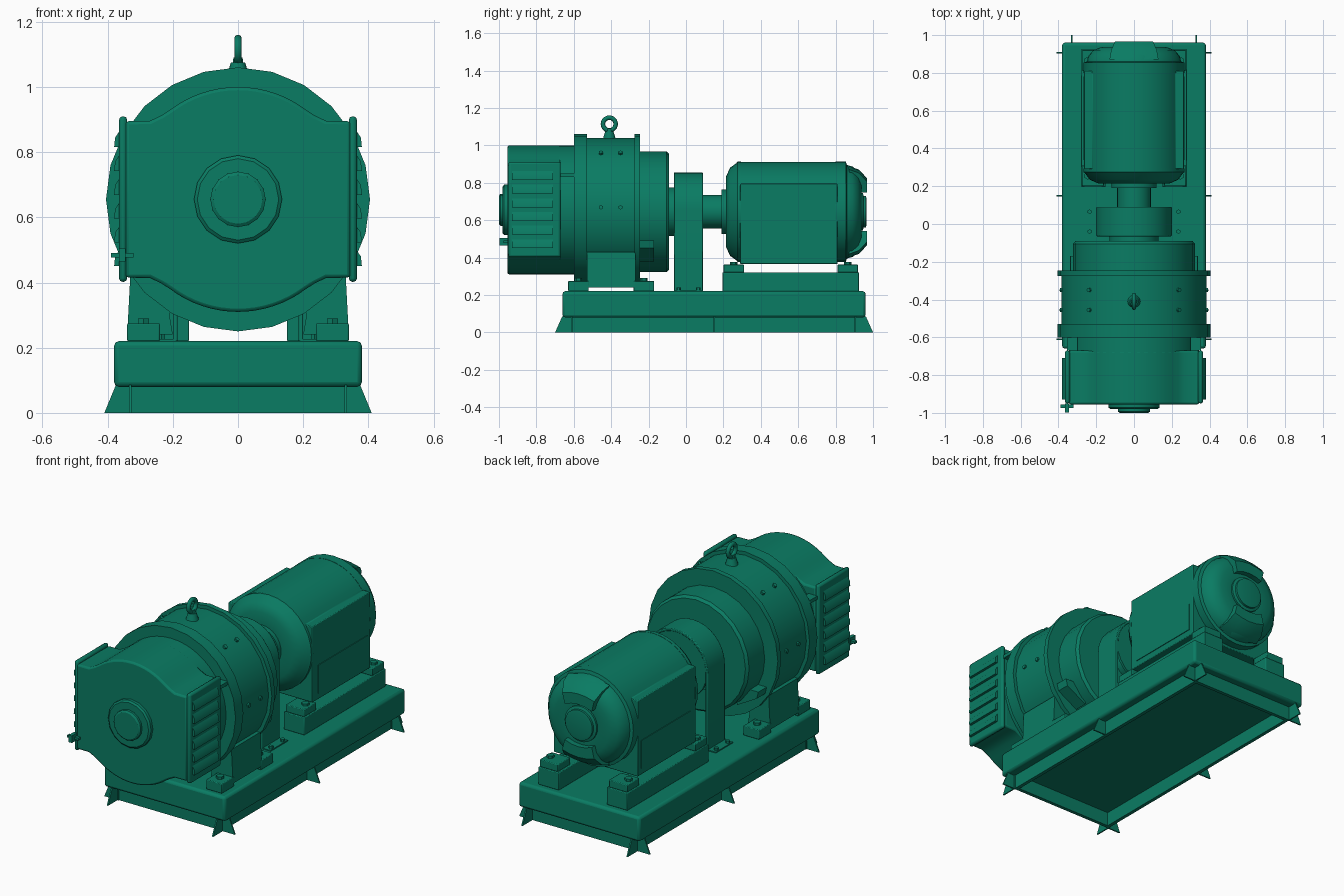
import bpy, bmesh, math
from mathutils import Matrix, Vector

cube = bpy.data.objects.get("Cube")
if cube:
    bpy.data.objects.remove(cube, do_unlink=True)

paint = bpy.data.materials.new("machine green")
paint.use_nodes = True
GREEN = (0.003, 0.2, 0.125, 1)
paint.diffuse_color = GREEN
paint.node_tree.nodes["Principled BSDF"].inputs["Base Color"].default_value = GREEN


def finish(name, bm, bevel=0.0, segments=2):
    """Turn a bmesh into a painted object with sharp edges kept."""
    bmesh.ops.recalc_face_normals(bm, faces=bm.faces)
    mesh = bpy.data.meshes.new(name)
    bm.to_mesh(mesh)
    bm.free()
    mesh.materials.append(paint)
    mesh.shade_smooth()
    mesh.set_sharp_from_angle(angle=math.radians(32))
    obj = bpy.data.objects.new(name, mesh)
    bpy.context.collection.objects.link(obj)
    if bevel:
        mod = obj.modifiers.new("rounded edges", 'BEVEL')
        mod.width, mod.segments = bevel, segments
        mod.limit_method = 'ANGLE'
        mod.angle_limit = math.radians(40)
    return obj


def box(name, x, y, z, bevel=0.0):
    bm = bmesh.new()
    bmesh.ops.create_cube(bm, size=1)
    for v in bm.verts:
        v.co = [lo + (hi - lo) * (c + 0.5) for c, (lo, hi) in zip(v.co, (x, y, z))]
    return finish(name, bm, bevel)


def prism(name, profile, y0, y1, bevel=0.0):
    """Extrude an (x, z) outline along y."""
    bm = bmesh.new()
    face = bm.faces.new([bm.verts.new((x, y0, z)) for x, z in profile])
    out = bmesh.ops.extrude_face_region(bm, geom=[face])
    moved = [g for g in out["geom"] if isinstance(g, bmesh.types.BMVert)]
    bmesh.ops.translate(bm, verts=moved, vec=(0, y1 - y0, 0))
    return finish(name, bm, bevel)


def lathe(name, profile, zc, sides=24):
    """Revolve (radius, y) points about a y axis at height zc, with closed ends."""
    bm = bmesh.new()
    rings = []
    for r, y in profile:
        angles = [2 * math.pi * i / sides for i in range(sides)]
        rings.append([bm.verts.new((r * math.sin(a), y, zc + r * math.cos(a))) for a in angles])
    for a, b in zip(rings, rings[1:]):
        for i in range(sides):
            j = (i + 1) % sides
            bm.faces.new((a[i], a[j], b[j], b[i]))
    bm.faces.new(rings[0])
    bm.faces.new(rings[-1])
    return finish(name, bm)


def bolt(name, at, direction, r=0.012, length=0.02):
    bm = bmesh.new()
    turn = Vector(direction).to_track_quat('Z', 'Y').to_matrix().to_4x4()
    bmesh.ops.create_cone(bm, cap_ends=True, segments=6, radius1=r, radius2=r,
                          depth=length, matrix=Matrix.Translation(at) @ turn)
    return finish(name, bm)


def span(s, a, b):
    return tuple(sorted((s * a, s * b)))


def arc(r, a0, a1, steps, zc):
    angles = [math.radians(a0 + (a1 - a0) * i / steps) for i in range(steps + 1)]
    return [(r * math.cos(a), zc + r * math.sin(a)) for a in angles]


SIDES = ((1, "left"), (-1, "right"))
GEN, MOT = 0.655, 0.645

# Base block, hollow skirt and its triangular fins
box("base_block", (-0.38, 0.38), (-0.66, 0.96), (0.08, 0.22), 0.014)
for s, side in SIDES:
    box(side + "_skirt", span(s, 0.31, 0.33), (-0.61, 0.91), (0, 0.085))
for y, end in ((-0.61, "front"), (0.89, "back")):
    box(end + "_skirt", (-0.33, 0.33), (y, y + 0.02), (0, 0.085))
for s, side in SIDES:
    fin = [(s * 0.32, 0), (s * 0.41, 0), (s * 0.375, 0.085), (s * 0.32, 0.085)]
    for y in (-0.61, 0.15, 0.906):
        prism(side + "_fin", fin, y - 0.004, y + 0.004)
    for edge, tip in ((-0.6, -0.7), (0.9, 1.0)):
        lip = edge + (tip - edge) * 0.62
        end_fin = [(edge, 0), (tip, 0), (lip, 0.085), (edge, 0.085)]
        fin_obj = prism("end_fin", end_fin, -0.004, 0.004)
        fin_obj.data.transform(Matrix.Rotation(math.pi / 2, 4, 'Z'))
        fin_obj.location.x = s * 0.33

# Generator barrel with flanges, and the slightly lower rear drum
lathe("generator_barrel", [(0.36, -0.6), (0.405, -0.6), (0.405, -0.53), (0.385, -0.53),
      (0.385, -0.275), (0.405, -0.275), (0.405, -0.245), (0.3, -0.245)], GEN)
lathe("rear_drum", [(0.323, -0.26), (0.323, -0.105), (0.31, -0.09), (0.13, -0.09),
      (0.13, -0.06)], 0.645)

# Front housing: a round drum with a box-shaped front that blends into it
lathe("housing_drum", [(0.345, -0.945), (0.345, -0.59)], GEN, 48)
quarter = [(0.345, 0.24), (0.27, 0.241), (0.235, 0.258)] + arc(0.345, 53, 90, 8, 0)
upper = quarter + [(-x, z) for x, z in quarter[-2::-1]]
outline = [(x, GEN + z) for x, z in upper] + [(x, GEN - z) for x, z in reversed(upper)]
prism("front_housing", outline, -0.955, -0.67, 0.01)
lathe("front_bearing_cap", [(0.135, -0.95), (0.135, -0.972), (0.125, -0.98), (0.085, -0.98),
      (0.085, -0.993), (0.075, -1.0)], GEN, 16)

# Louvred side covers
for s, side in SIDES:
    box(side + "_vent_cover", span(s, 0.34, 0.365), (-0.95, -0.67), (0.402, 0.91), 0.011)
    box(side + "_cover_hinge", span(s, 0.3, 0.355), (-0.67, -0.6), (0.83, 0.85))
    for i in range(6):
        z = 0.45 + i * 0.073
        wedge = [(0.36, z), (0.38, z), (0.377, z + 0.03), (0.36, z + 0.055)]
        prism(side + "_louvre", [(s * x, h) for x, h in wedge], -0.93, -0.71)
box("cover_latch", (-0.39, -0.32), (-0.975, -0.955), (0.477, 0.49))
box("cover_latch_knob", (-0.365, -0.345), (-0.997, -0.95), (0.465, 0.505))

# Generator legs, foot pads and rear lugs
for s, side in SIDES:
    leg = [(0.33, 0.43), (0.34, 0.24), (0.2, 0.24), (0.21, 0.3), (0.2, 0.34), (0.27, 0.43)]
    prism(side + "_generator_leg", [(s * x, z) for x, z in leg], -0.53, -0.27)
    lug = [(0.2, 0.49), (0.335, 0.49), (0.325, 0.45), (0.2, 0.38)]
    prism(side + "_rear_lug", [(s * x, z) for x, z in lug], -0.25, -0.17)
    for y0, y1 in ((-0.63, -0.52), (-0.28, -0.17)):
        box(side + "_generator_foot", span(s, 0.24, 0.34), (y0, y1), (0.22, 0.275), 0.004)
        bolt(side + "_foot_bolt", (s * 0.29, (y0 + y1) / 2, 0.28), (0, 0, 1), 0.02)
    # Barrel bolts
    for angle in (52, 2):
        a = math.radians(angle)
        out = Vector((s * math.cos(a), 0, math.sin(a)))
        for y in (-0.455, -0.35):
            bolt(side + "_barrel_bolt", out * 0.383 + Vector((0, y, GEN)), out)

# Lifting eye
bm = bmesh.new()
for r1, r2, depth, z in ((0.034, 0.022, 0.04, 1.055), (0.018, 0.014, 0.03, 1.075)):
    bmesh.ops.create_cone(bm, cap_ends=True, segments=16, radius1=r1, radius2=r2, depth=depth,
                          matrix=Matrix.Translation((0, -0.41, z)))
finish("lifting_eye_stem", bm)
bpy.ops.mesh.primitive_torus_add(major_radius=0.034, minor_radius=0.012, major_segments=24,
                                 minor_segments=10, location=(0, -0.41, 1.114),
                                 rotation=(0, math.pi / 2, 0))
eye = bpy.context.object
eye.name = "lifting_eye_ring"
eye.data.materials.append(paint)
eye.data.shade_smooth()

# Coupling guard: an arched strap with flanged feet around the shaft
arch = [(0.2, 0.22)] + arc(0.2, 0, 180, 16, GEN) + [(-0.2, 0.22)]
arch += [(-0.185, 0.22)] + arc(0.185, 180, 0, 16, GEN) + [(0.185, 0.22)]
prism("coupling_guard", arch, -0.065, 0.09, 0.004)
for y in (-0.06, 0.07):
    lathe("guard_cheek", [(0.19, y), (0.19, y + 0.015)], GEN)
for s, side in SIDES:
    box(side + "_guard_foot", span(s, 0.19, 0.25), (-0.065, 0.09), (0.22, 0.226))
    for y in (-0.04, 0.065):
        bolt(side + "_guard_bolt", (s * 0.235, y, 0.23), (0, 0, 1))
lathe("coupling_shaft", [(0.09, -0.08), (0.09, 0.2)], MOT)

# Motor body: arched top meeting square-shouldered flat sides
shoulder = math.degrees(math.asin((0.795 - MOT) / 0.266))
body = [(0.264, 0.365), (0.264, 0.795)] + arc(0.266, shoulder, 180 - shoulder, 16, MOT)
body += [(-0.264, 0.795), (-0.264, 0.365)]
prism("motor_body", body, 0.29, 0.81, 0.004)
lathe("motor_front_bell", [(0.12, 0.19), (0.12, 0.215), (0.19, 0.215), (0.235, 0.235),
      (0.26, 0.27), (0.268, 0.275), (0.268, 0.295)], MOT, 32)
lathe("motor_back_bell", [(0.268, 0.8), (0.268, 0.855), (0.25, 0.86), (0.242, 0.89),
      (0.215, 0.92), (0.17, 0.938), (0.1, 0.935), (0.1, 0.945), (0.085, 0.95),
      (0.085, 0.962), (0.07, 0.965)], MOT, 32)
for s, side in SIDES:
    box(side + "_motor_panel", span(s, 0.26, 0.268), (0.34, 0.78), (0.4, 0.56))

# Hooded vents over the back bell
for s, where in ((1, "upper"), (-1, "lower")):
    bm = bmesh.new()
    rows = []
    for half, r, y in ((0.13, 0.245, 0.87), (0.12, 0.225, 0.925), (0.1, 0.18, 0.967),
                       (0.085, 0.12, 0.967), (0.085, 0.12, 0.9)):
        rows.append([bm.verts.new((x, y, MOT + s * (r - 0.018 * (x / half) ** 2)))
                     for x in (-half, -half / 2, 0, half / 2, half)])
    for a, b in zip(rows, rows[1:]):
        for i in range(4):
            bm.faces.new((a[i], a[i + 1], b[i + 1], b[i]))
    for i in (0, 4):
        bm.faces.new([row[i] for row in rows])
    finish(where + "_vent_hood", bm)

# Motor rails, feet and bolts
for s, side in SIDES:
    box(side + "_motor_rail", span(s, 0.15, 0.28), (0.195, 0.925), (0.22, 0.32), 0.004)
    for y0, y1 in ((0.2, 0.31), (0.81, 0.92)):
        box(side + "_motor_foot", span(s, 0.16, 0.275), (y0, y1), (0.32, 0.362), 0.004)
        bolt(side + "_motor_bolt", (s * 0.245, (y0 + y1) / 2, 0.365), (0, 0, 1), 0.02)
